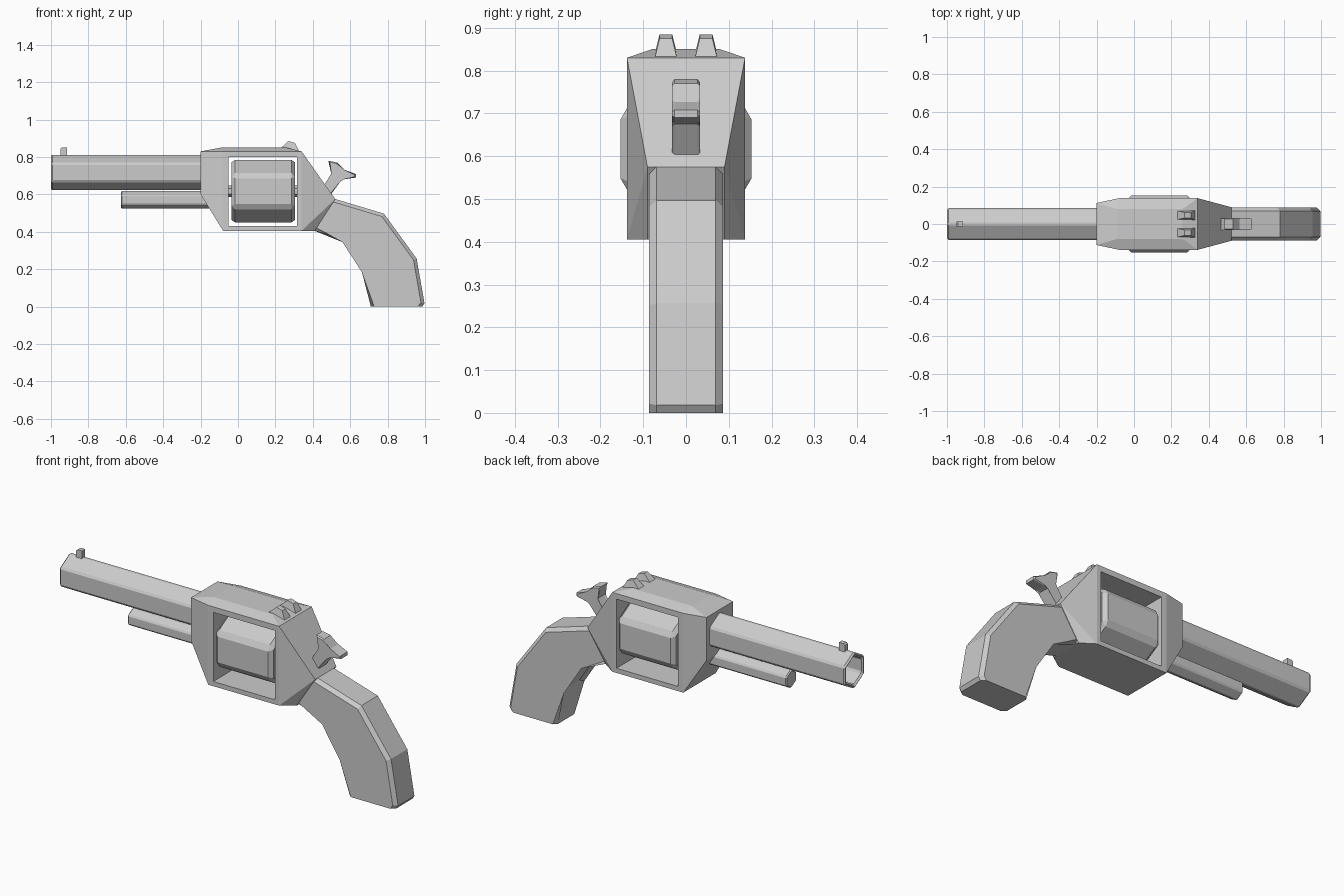
import bpy, bmesh
from math import sin, cos, pi

if "Cube" in bpy.data.objects:
    bpy.data.objects.remove(bpy.data.objects["Cube"])


def finish(name, bm, bevel=0.0):
    bmesh.ops.recalc_face_normals(bm, faces=bm.faces)
    me = bpy.data.meshes.new(name)
    bm.to_mesh(me)
    bm.free()
    ob = bpy.data.objects.new(name, me)
    bpy.context.collection.objects.link(ob)
    if bevel:
        m = ob.modifiers.new("Bevel", 'BEVEL')
        m.width, m.segments, m.limit_method = bevel, 1, 'ANGLE'
    return ob


def hex_lathe(name, rings, zc, bevel):
    """Hexagonal rings (x, radius) along x, ridge on top, capped at both ends."""
    bm = bmesh.new()
    loops = [[bm.verts.new((x, r * sin(i * pi / 3), zc + r * cos(i * pi / 3)))
              for i in range(6)] for x, r in rings]
    for a, b in zip(loops, loops[1:]):
        for i in range(6):
            j = (i + 1) % 6
            bm.faces.new((a[i], a[j], b[j], b[i]))
    bm.faces.new(loops[0])
    bm.faces.new(loops[-1])
    return finish(name, bm, bevel)


def slab(name, profile, half, y=0.0, chamfer=0.0, skip_floor=False):
    """Side profile (x, z) extruded over y, with chamfered side outlines."""
    bm = bmesh.new()
    a = [bm.verts.new((x, y - half, z)) for x, z in profile]
    b = [bm.verts.new((x, y + half, z)) for x, z in profile]
    bm.faces.new(a)
    bm.faces.new(b)
    n = len(a)
    for i in range(n):
        j = (i + 1) % n
        bm.faces.new((a[i], a[j], b[j], b[i]))
    if chamfer:
        edges = [e for e in bm.edges
                 if abs(e.verts[0].co.y - e.verts[1].co.y) < 1e-5
                 and not (skip_floor and max(v.co.z for v in e.verts) < 1e-4)]
        bmesh.ops.bevel(bm, geom=edges, offset=chamfer, segments=1, affect='EDGES')
        if skip_floor:
            for v in bm.verts:
                v.co.z = max(v.co.z, 0)
    return finish(name, bm)


# Barrel with open bore, rod beneath it, and rotating drum
hex_lathe("barrel", [(-.1, .098), (-1, .098), (-1, .077), (-.6, .077)], .717, .008)
hex_lathe("ejector_rod", [(-.625, .05), (-.1, .05)], .571, .006)
hex_lathe("drum", [(-.035, .177), (.305, .177)], .617, .02)
hex_lathe("drum_axle", [(-.1, .03), (.36, .03)], .617, 0)

# Frame: mirrored sides with a window cut through the middle
P = {'A': (-.2, .112, .83), 'B': (-.2, .112, .60), 'C': (-.08, .138, .405),
     'D': (.34, .138, .405), 'E': (.41, .09, .405), 'F': (.52, .09, .575),
     'G': (.34, .138, .83), 'H': (-.08, .138, .83),
     'p': (-.09, .08, .85), 'q': (.26, .08, .85),
     'h': (-.05, .138, .80), 'c': (-.05, .138, .43),
     'd': (.315, .138, .43), 'g': (.315, .138, .80)}
bm = bmesh.new()
L = {k: bm.verts.new((x, -y, z)) for k, (x, y, z) in P.items()}
R = {k: bm.verts.new(v) for k, v in P.items()}
for S in (L, R):
    for f in ("ABCH", "HCch", "CDdc", "DGgd", "GHhg", "GDF", "DEF",
              "HGqp", "AHp"):
        bm.faces.new([S[k] for k in f])
for a, b in ("AB", "BC", "EF", "FG", "Gq", "qp", "pA", "hc", "cd", "dg", "gh"):
    bm.faces.new((L[a], L[b], R[b], R[a]))
bm.faces.new([L[k] for k in "CDE"] + [R[k] for k in "EDC"])
finish("frame", bm)

# Grip
slab("grip", [(.46, .575), (.52, .575), (.78, .497), (.955, .257), (.997, .018),
              (.985, 0), (.71, 0), (.68, .19), (.57, .36), (.41, .405), (.38, .44)],
     .087, chamfer=.018, skip_floor=True)

# Hammer
slab("hammer", [(.42, .60), (.455, .64), (.505, .71), (.483, .78), (.53, .77),
                (.565, .727), (.63, .708), (.63, .69), (.565, .68), (.545, .675),
                (.49, .59)], .033, chamfer=.006)

# Sights
slab("front_sight", [(-.95, .79), (-.95, .842), (-.942, .85), (-.915, .85),
                     (-.915, .79)], .013)
for side, name in ((-1, "rear_sight_left"), (1, "rear_sight_right")):
    ob = slab(name, [(.215, .835), (.27, .885), (.305, .875), (.33, .825)],
              .027, y=side * .047)
    for v in ob.data.vertices:
        if v.co.z > .86:
            v.co.y = side * .047 + (v.co.y - side * .047) * .55
